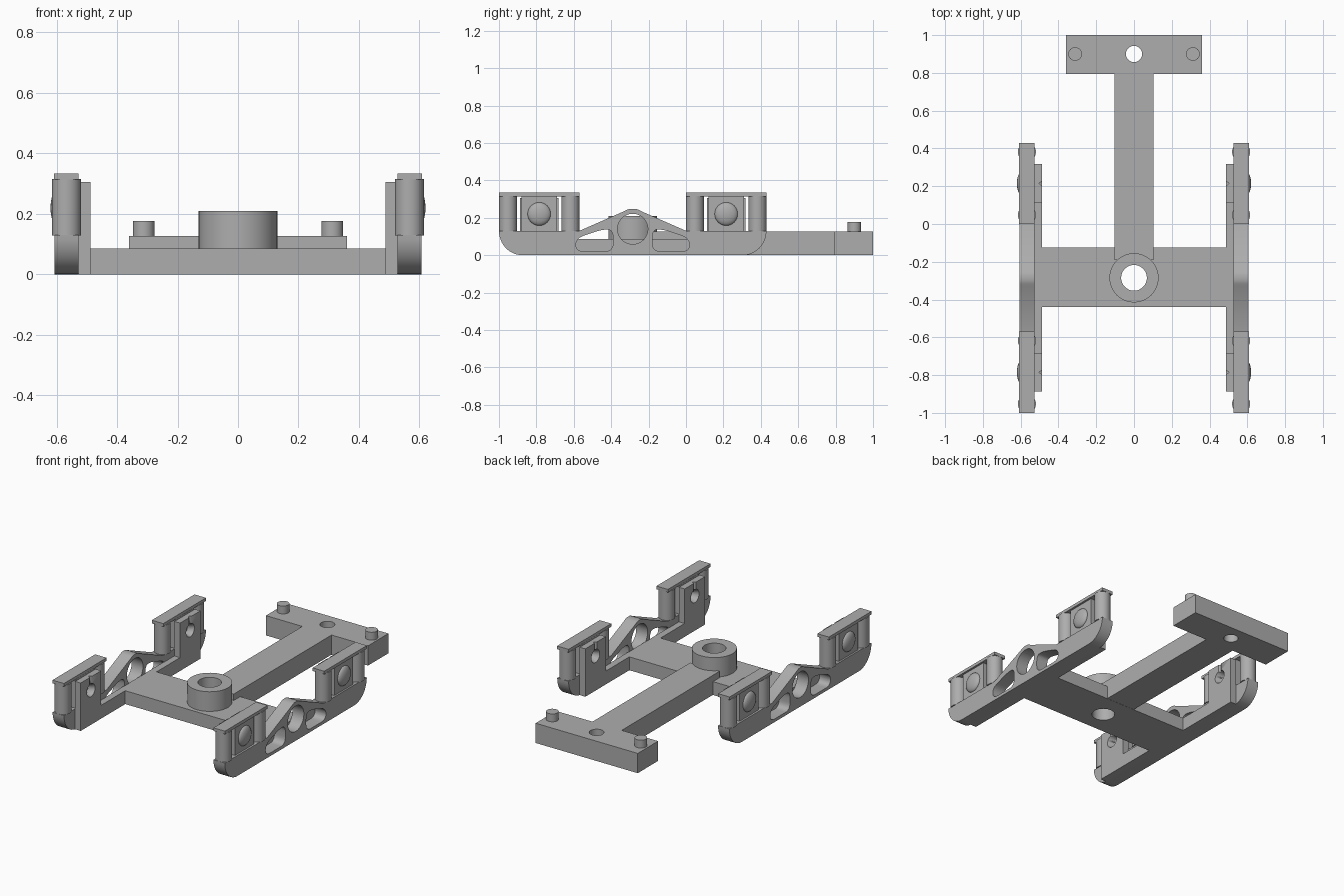
import bpy, bmesh, math
from mathutils import Matrix, Vector

if "Cube" in bpy.data.objects:
    bpy.data.objects.remove(bpy.data.objects["Cube"], do_unlink=True)

GREY = (0.42, 0.42, 0.42, 1)
grey = bpy.data.materials.new("plain_grey")
grey.use_nodes = True
grey.diffuse_color = GREY
grey.node_tree.nodes["Principled BSDF"].inputs["Base Color"].default_value = GREY

MID = -0.285      # lengthwise centre of the side frames
Z_UP = Matrix.Identity(4)
# profile axes (u, v) run along y and z, thickness along x
X_OUT = Matrix(((0, 0, 1, 0), (1, 0, 0, 0), (0, 1, 0, 0), (0, 0, 0, 1)))


def circle(u, v, r, n=48):
    return [(u + r * math.cos(2 * math.pi * i / n), v + r * math.sin(2 * math.pi * i / n))
            for i in range(n)]


def rect(u0, u1, v0, v1):
    return [(u0, v0), (u1, v0), (u1, v1), (u0, v1)]


def flip(points):
    """Reflect a profile about the middle of the side frame."""
    return [(2 * MID - u, v) for u, v in reversed(points)]


def rounded(points, r, n=6):
    """Round every corner of a polygon with a quadratic bend."""
    out = []
    for i, p in enumerate(points):
        p, a, b = Vector(p), Vector(points[i - 1]), Vector(points[(i + 1) % len(points)])
        s = p + (a - p).normalized() * min(r, (a - p).length * 0.49)
        e = p + (b - p).normalized() * min(r, (b - p).length * 0.49)
        for k in range(n + 1):
            t = k / n
            out.append(tuple(s * (1 - t) ** 2 + p * 2 * t * (1 - t) + e * t * t))
    return out


def add(name, mesh, mirror=False):
    ob = bpy.data.objects.new(name, mesh)
    bpy.context.collection.objects.link(ob)
    mesh.materials.clear()
    mesh.materials.append(grey)
    bpy.ops.object.select_all(action='DESELECT')
    ob.select_set(True)
    bpy.context.view_layer.objects.active = ob
    bpy.ops.object.shade_smooth_by_angle(angle=math.radians(30))
    if mirror:
        ob.modifiers.new("both_sides", 'MIRROR')
    return ob


def prism(name, loops, lo, hi, frame=Z_UP, mirror=False):
    """Extrude an outline with holes between lo and hi."""
    curve = bpy.data.curves.new(name, 'CURVE')
    curve.dimensions = '2D'
    curve.fill_mode = 'BOTH'
    curve.extrude = (hi - lo) / 2
    for loop in loops:
        sp = curve.splines.new('POLY')
        sp.points.add(len(loop) - 1)
        for pt, (u, v) in zip(sp.points, loop):
            pt.co = (u, v, 0, 1)
        sp.use_cyclic_u = True
    temp = bpy.data.objects.new("temp", curve)
    mesh = bpy.data.meshes.new_from_object(temp)
    bpy.data.objects.remove(temp)
    bm = bmesh.new()
    bm.from_mesh(mesh)
    bmesh.ops.remove_doubles(bm, verts=bm.verts, dist=1e-5)
    bm.transform(frame @ Matrix.Translation((0, 0, (lo + hi) / 2)))
    bmesh.ops.recalc_face_normals(bm, faces=bm.faces)
    bm.to_mesh(mesh)
    bm.free()
    mesh.name = name
    return add(name, mesh, mirror)


def cut(ob, cutter):
    mod = ob.modifiers.new("cut", 'BOOLEAN')
    mod.operation = 'DIFFERENCE'
    mod.object = cutter
    mod.solver = 'EXACT'
    bpy.ops.object.select_all(action='DESELECT')
    bpy.context.view_layer.objects.active = ob
    bpy.ops.object.modifier_move_to_index(modifier="cut", index=0)
    bpy.ops.object.modifier_apply(modifier="cut")


# Cross beam, drawbar and drawbar head
pivot_hole = circle(0, MID, 0.068)
prism("cross_beam", [rect(-0.5, 0.5, -0.44, -0.125), pivot_hole], 0, 0.085)
prism("pivot_boss", [circle(0, MID, 0.13, 64), pivot_hole], 0.08, 0.21)
prism("drawbar", [rect(-0.103, 0.103, -0.19, 0.8)], 0.001, 0.126)
prism("drawbar_head", [rect(-0.36, 0.36, 0.795, 1), circle(0, 0.9, 0.043)], 0, 0.126)
prism("head_pin", [circle(0.312, 0.9, 0.036)], 0.12, 0.176, mirror=True)

# Side frame with rounded ends, arch, centre hole and two slots
end = [(-0.875 - 0.125 * math.sin(a), 0.13 - 0.13 * math.cos(a))
       for a in [math.pi / 2 * i / 12 for i in range(13)]]
crown = [(-0.33, 0.235), (-0.315, 0.243), (-0.3, 0.248)]
half = end + [(-0.57, 0.13)] + crown
slot = rounded([(-0.588, 0.02), (-0.39, 0.02), (-0.39, 0.137), (-0.45, 0.137),
                (-0.588, 0.09)], 0.045)
prism("side_frame", [half + flip(half), slot, flip(slot), circle(MID, 0.14, 0.081)],
      0.527, 0.607, X_OUT, True)
prism("inner_sill", [rect(-0.88, 0.31, 0, 0.085)], 0.487, 0.53, X_OUT, True)

# Axle stations: cap, columns, panel, dome and bearing block
for label, y in (("front", -0.785), ("rear", 0.215)):
    prism(label + "_cap", [rect(y - 0.215, y + 0.215, 0.314, 0.334)],
          0.527, 0.608, X_OUT, True)
    for side, dy in (("near", -0.167), ("far", 0.167)):
        prism(f"{label}_{side}_column", [circle(0.567, y + dy, 0.048)], 0.128, 0.316,
              mirror=True)
    panel = prism(label + "_panel", [rect(y - 0.095, y + 0.095, 0.12, 0.316)],
                  0.526, 0.595, X_OUT, True)
    block = prism(label + "_bearing_block", [rect(y - 0.103, y + 0.103, 0, 0.305)],
                  0.487, 0.528, X_OUT, True)

    # Tapered bearing socket with a narrow lead-in groove above it
    bm = bmesh.new()
    bmesh.ops.create_cone(bm, cap_ends=True, segments=40, radius1=0.044, radius2=0.008,
                          depth=0.1)
    bm.transform(Matrix.Translation((0.53, y, 0.22)) @ Matrix.Rotation(math.pi / 2, 4, 'Y'))
    mesh = bpy.data.meshes.new("socket_cutter")
    bm.to_mesh(mesh)
    bm.free()
    socket = add("socket_cutter", mesh)
    groove = prism("groove_cutter", [[(0.48, y - 0.018), (0.503, y), (0.48, y + 0.018)]],
                   0.22, 0.32)
    cut(block, socket)
    cut(block, groove)
    cut(panel, socket)
    for helper in (socket, groove):
        bpy.data.objects.remove(helper, do_unlink=True)

    # Shallow axle dome on the outside of the panel
    bm = bmesh.new()
    bmesh.ops.create_uvsphere(bm, u_segments=32, v_segments=16, radius=0.062)
    bm.transform(Matrix.Translation((0.594, y, 0.22)) @ Matrix.Diagonal((0.42, 1, 1, 1)))
    mesh = bpy.data.meshes.new(label + "_axle_dome")
    bm.to_mesh(mesh)
    bm.free()
    add(label + "_axle_dome", mesh, True)
